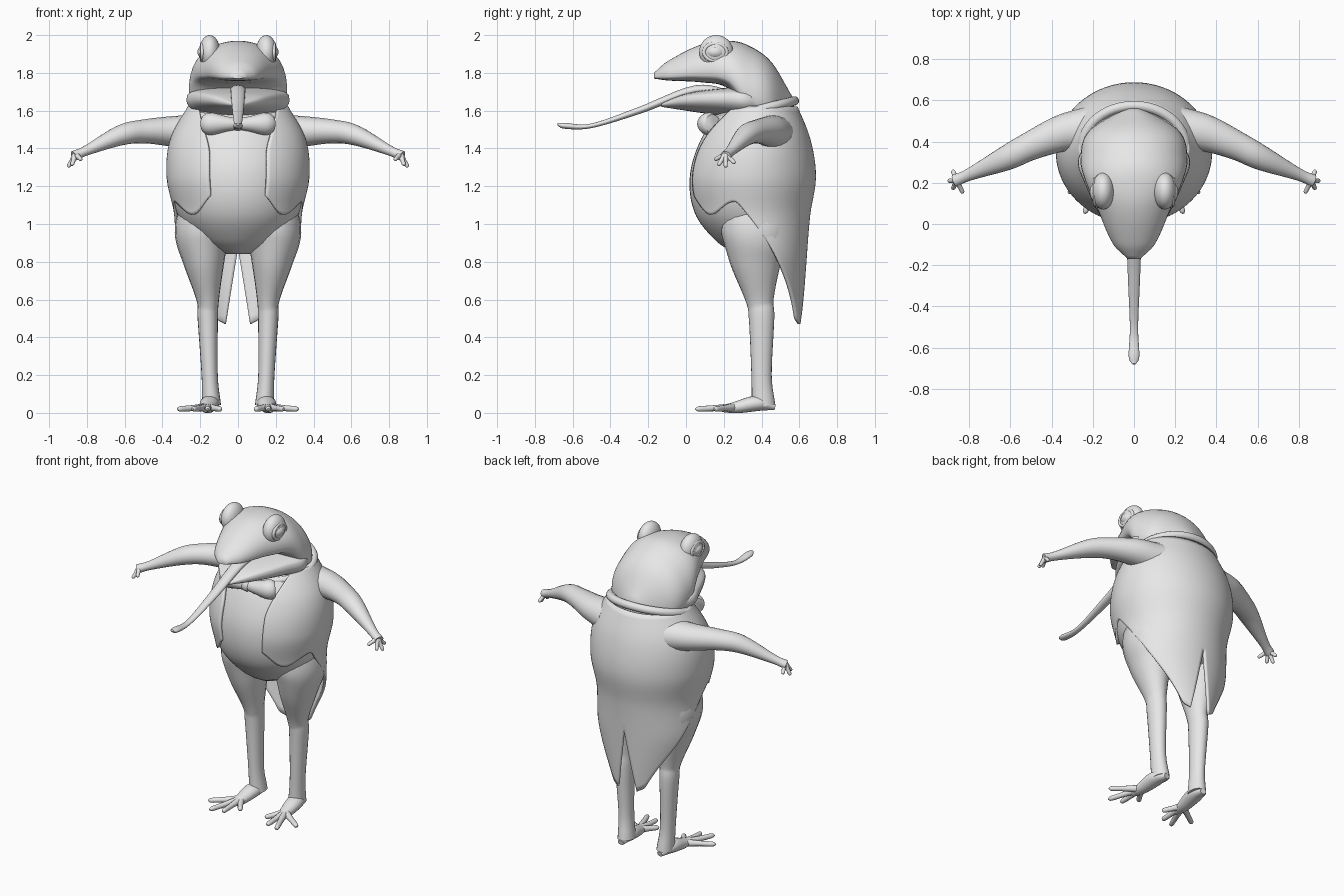
import bpy, bmesh, math
from mathutils import Vector, Matrix

cube = bpy.data.objects.get("Cube")
if cube:
    bpy.data.objects.remove(cube, do_unlink=True)

shade = (.8, .8, .8, 1)
grey = bpy.data.materials.new("plain_grey")
grey.use_nodes = True
grey.diffuse_color = shade
grey.node_tree.nodes["Principled BSDF"].inputs["Base Color"].default_value = shade


def sample(table, t):
    """Smooth interpolation of a table whose first column is the key."""
    last = len(table) - 1
    t = min(max(t, table[0][0]), table[last][0])
    i = 0
    while i < last - 1 and t > table[i + 1][0]:
        i += 1

    def slope(k, column):
        before, after = table[max(k - 1, 0)], table[min(k + 1, last)]
        return (after[column] - before[column]) / (after[0] - before[0])

    start, end = table[i], table[i + 1]
    span = end[0] - start[0]
    s = (t - start[0]) / span
    ease = s * s * (3 - 2 * s)
    leave = s * (1 - s) * (1 - s) * span
    arrive = s * s * (s - 1) * span
    return [start[c] + (end[c] - start[c]) * ease + slope(i, c) * leave + slope(i + 1, c) * arrive
            for c in range(1, len(start))]


def spread(start, end, count):
    return [start + (end - start) * i / count for i in range(count + 1)]


def turn(count):
    """Evenly spaced angles around a full circle."""
    return spread(0, math.tau, count)[:-1]


def finish(bm, name, mirror):
    bmesh.ops.recalc_face_normals(bm, faces=bm.faces)
    mesh = bpy.data.meshes.new(name)
    bm.to_mesh(mesh)
    bm.free()
    mesh.materials.append(grey)
    obj = bpy.data.objects.new(name, mesh)
    bpy.context.collection.objects.link(obj)
    bpy.ops.object.select_all(action='DESELECT')
    obj.select_set(True)
    bpy.context.view_layer.objects.active = obj
    bpy.ops.object.shade_smooth_by_angle(angle=math.radians(50))
    if mirror:
        obj.modifiers.new("mirror", 'MIRROR')
    return obj


def loft(name, rings, mirror=False, closed=True, wrap=False):
    """Skin a list of point rings, capped unless open or wrapped round."""
    bm = bmesh.new()
    rows = [[bm.verts.new(point) for point in ring] for ring in rings]
    count = len(rows[0])
    following = rows[1:] + rows[:1] if wrap else rows[1:]
    for row, other in zip(rows, following):
        for i in range(count if closed else count - 1):
            j = (i + 1) % count
            bm.faces.new((row[i], row[j], other[j], other[i]))
    if closed and not wrap:
        bm.faces.new(rows[0])
        bm.faces.new(rows[-1])
    return finish(bm, name, mirror)


def tube(name, stations, flat=1, ref=(0, 0, 1), mirror=True, sides=20):
    """Tapered tube through (x, y, z, radius); flat scales it along ref."""
    table = [(i, *station) for i, station in enumerate(stations)]
    last = len(table) - 1
    rings = []
    for t in spread(0, last, last * 6):
        *centre, radius = sample(table, t)
        ahead = Vector(sample(table, t + .1)[:3]) - Vector(sample(table, t - .1)[:3])
        side = ahead.cross(Vector(ref)).normalized()
        up = side.cross(ahead).normalized() * flat
        rings.append([Vector(centre) + (side * math.cos(a) + up * math.sin(a)) * radius
                      for a in turn(sides)])
    return loft(name, rings, mirror)


def blob(name, centre, radii, mirror=False):
    bm = bmesh.new()
    place = Matrix.Translation(centre) @ Matrix.Diagonal((*radii, 1))
    bmesh.ops.create_uvsphere(bm, u_segments=28, v_segments=18, radius=1, matrix=place)
    return finish(bm, name, mirror)


def hoop(name, centre, width, depth, minor, rotation, mirror=False):
    """Oval ring, turned by the rotation matrix."""
    rings = []
    for a in turn(48):
        ring = []
        for b in turn(12):
            out = minor * math.cos(b)
            point = Vector(((width + out) * math.cos(a), (depth + out) * math.sin(a), minor * math.sin(b)))
            ring.append(rotation @ point + Vector(centre))
        rings.append(ring)
    return loft(name, rings, mirror, wrap=True)


def body_point(section, angle, z):
    """Point on an oval body section, with the angle counted from the back."""
    front, back, width = section
    y = (front + back) / 2 + (back - front) / 2 * math.cos(angle)
    return (width * math.sin(angle), y, z)


def twig(name, root, tip, radius, ref):
    """Thin tapering finger or toe."""
    root, tip = Vector(root), Vector(tip)
    stations = [(*root.lerp(tip, part), radius * size)
                for part, size in ((0, 1), (.5, .7), (.9, .6), (1, .2))]
    tube(name, stations, ref=ref, sides=10)


# Torso with waistcoat: height, front, back, half width
torso = [(.84, .27, .5, .06), (.9, .17, .57, .2), (1.05, .05, .64, .32), (1.25, .02, .67, .36),
         (1.45, .08, .64, .34), (1.65, .21, .56, .23)]
loft("torso", [[body_point(sample(torso, z), a, z) for a in turn(48)]
               for z in spread(.84, 1.65, 40)])

# Tailcoat: open front, hem height by angle from the back, split tails
shell = [(.46, .16, .61, .2), (.8, .08, .63, .32)]
shell += [(z, front - .01, back + .01, width + .01) for z, front, back, width in torso[2:]]
hem = [(0, .47), (20, .52), (95, 1.06), (106, 1.12), (135, 1.05), (156, 1.15)]
rings = []
for v in spread(0, 1, 34):
    ring = []
    for angle in spread(0, 156, 48):
        low = sample(hem, angle)[0]
        z = low + (1.62 - low) * v
        section = sample(shell, z)
        slit = math.asin(max(.87 - z, 0) / 6 / section[2])
        edge = math.radians(156 - 400 * max(z - 1.35, 0) ** 2)
        ring.append(body_point(section, slit + (edge - slit) * angle / 156, z))
    rings.append(ring)
coat = loft("tailcoat", rings, mirror=True, closed=False)
cloth = coat.modifiers.new("cloth", 'SOLIDIFY')
cloth.thickness = .016
cloth.offset = 0

# Collar
hoop("collar", (0, .37, 1.6), .25, .21, .025, Matrix.Rotation(.25, 3, 'X'))


def muzzle(name, table, middle, upper, lower):
    """Head half along y from (y, half width, top, bottom) with squared sides."""
    rings = []
    for y in spread(table[0][0], table[-1][0], 44):
        width, top, bottom = sample(table, y)
        centre = bottom + (top - bottom) * middle
        ring = []
        for a in turn(40):
            rise = math.sin(a)
            if rise > 0:
                z = centre + (top - centre) * rise ** upper
            else:
                z = centre - (centre - bottom) * (-rise) ** lower
            ring.append((width * math.cos(a), y, z))
        rings.append(ring)
    loft(name, rings)


# Head and jaw
muzzle("head", [(-.17, .03, 1.8, 1.77), (-.1, .1, 1.86, 1.76), (.08, .18, 1.95, 1.75),
                (.22, .24, 1.97, 1.72), (.32, .26, 1.95, 1.6), (.45, .22, 1.86, 1.56),
                (.56, .05, 1.68, 1.57)], .3, 1, .5)
muzzle("lower_jaw", [(-.13, .03, 1.64, 1.62), (0, .14, 1.69, 1.6), (.2, .24, 1.72, 1.57),
                     (.32, .27, 1.72, 1.55), (.5, .15, 1.68, 1.56)], .6, .5, 1)

# Eyes
blob("eye_bulge", (.15, .16, 1.91), (.056, .09, .09), True)
blob("eyeball", (.165, .155, 1.91), (.05, .055, .04), True)
hoop("eyelid", (.19, .155, 1.91), .045, .06, .01, Matrix.Rotation(math.pi / 2, 3, 'Y'), True)

# Tongue
tube("tongue", [(0, .25, 1.68, .04), (0, .05, 1.71, .04), (0, -.25, 1.6, .03), (0, -.5, 1.52, .02),
                (0, -.64, 1.52, .026), (0, -.68, 1.53, .01)], flat=.6, mirror=False)

# Bow tie
tube("bow_wing", [(0, .1, 1.53, .03), (.06, .1, 1.53, .04), (.14, .12, 1.53, .06),
                  (.17, .14, 1.53, .05)], flat=1, ref=(0, 0, 1))
blob("bow_knot", (0, .09, 1.53), (.034, .03, .036))

# Arms and fingers
tube("arm", [(.22, .46, 1.48, .11), (.35, .44, 1.49, .09), (.5, .38, 1.49, .07),
             (.62, .32, 1.47, .06), (.8, .24, 1.39, .03), (.87, .21, 1.36, .03)], flat=.9)
for tip in ((.83, .15, 1.34), (.88, .17, 1.31), (.9, .21, 1.3), (.88, .26, 1.32)):
    twig("finger", (.86, .21, 1.37), tip, .017, (0, 1, 0))

# Legs
tube("leg", [(.14, .41, .04, .05), (.15, .4, .2, .043), (.16, .4, .5, .054), (.16, .39, .6, .06),
             (.18, .37, .8, .11), (.19, .37, .95, .145), (.17, .36, 1.1, .14)],
     flat=1.25, ref=(0, 1, 0))

# Feet and toes
tube("foot", [(.14, .47, .03, .02), (.15, .38, .05, .05), (.16, .27, .03, .04),
              (.17, .19, .02, .02)], flat=.8)
for x, y in ((.32, .15), (.24, .05), (.16, .07), (.09, .15)):
    twig("toe", (.16, .26, .03), (x, y, .02), .024, (0, 0, 1))
